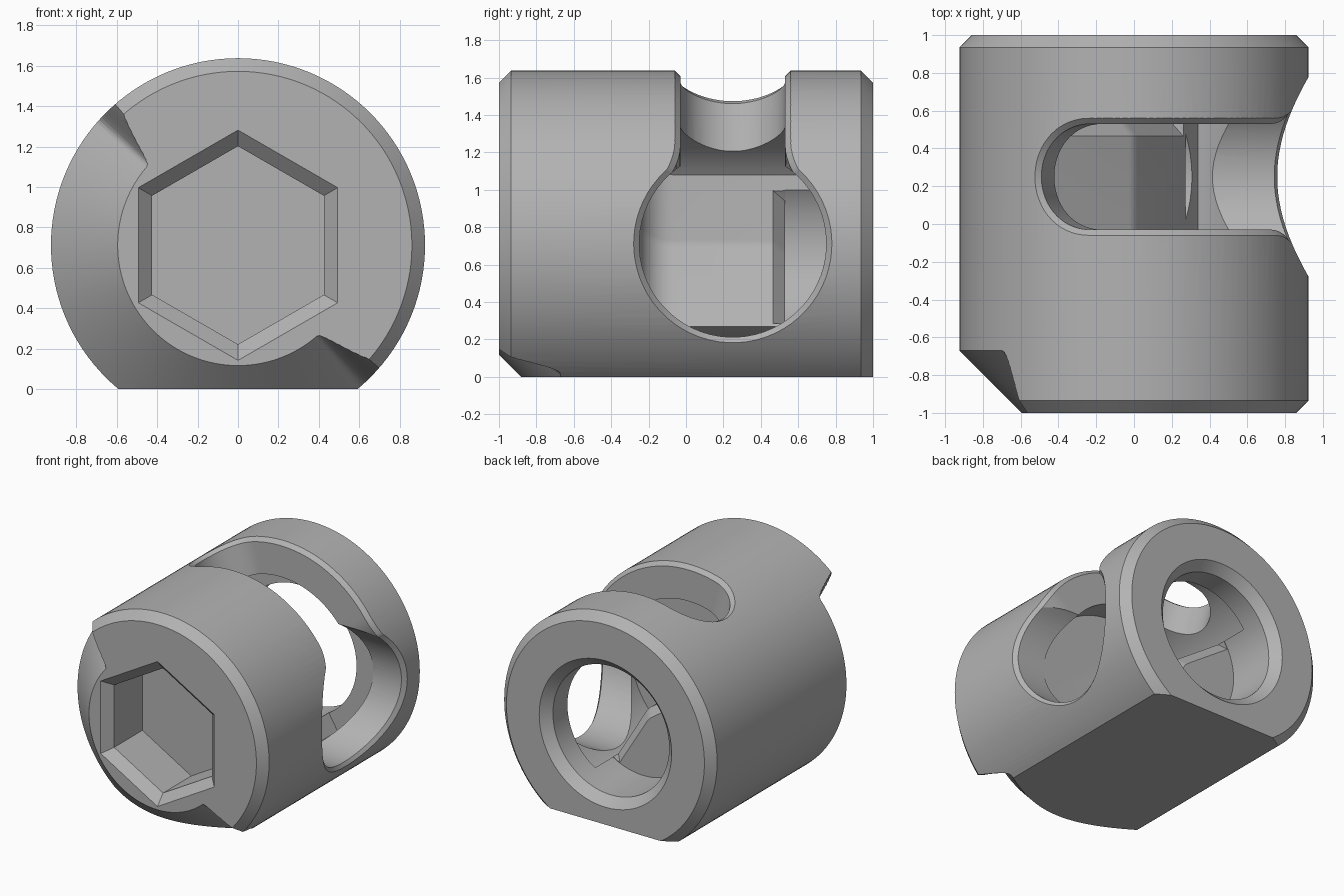
import bpy, bmesh, math
from math import sin, cos, asin, sqrt, radians as rad
from mathutils import Vector

cube = bpy.data.objects.get("Cube")
if cube:
    bpy.data.objects.remove(cube, do_unlink=True)

R, CZ, CH = 0.925, 0.712, 0.065   # body radius, axis height, edge chamfer
HOLE_Y = 0.25                     # position of the side opening along the body


def polar(a, r, y):
    """Point at angle a (degrees) and radius r around the body axis."""
    return Vector((r * cos(rad(a)), y, CZ + r * sin(rad(a))))


def loft(name, loops, strip_caps=False):
    """Closed solid through equal loops of points."""
    bm = bmesh.new()
    rows = [[bm.verts.new(p) for p in loop] for loop in loops]
    n = len(rows[0])
    for a, b in zip(rows, rows[1:]):
        for i in range(n):
            j = (i + 1) % n
            bm.faces.new((a[i], a[j], b[j], b[i]))
    for row in (rows[0], rows[-1]):
        if strip_caps:
            for i in range(n // 2 - 1):
                bm.faces.new((row[i], row[i + 1], row[n - 2 - i], row[n - 1 - i]))
        else:
            bm.faces.new(row)
    bmesh.ops.recalc_face_normals(bm, faces=bm.faces)
    mesh = bpy.data.meshes.new(name)
    bm.to_mesh(mesh)
    bm.free()
    obj = bpy.data.objects.new(name, mesh)
    bpy.context.collection.objects.link(obj)
    return obj


def ring(y, r, n=128, phase=0):
    return [polar(phase + 360 * i / n, r, y) for i in range(n)]


def hole_loop(r, w):
    """Round opening of radius w laid on a cylinder of radius r."""
    n = 64
    ts = [2 * math.pi * (i + 0.5) / n for i in range(n)]
    return [polar(math.degrees(asin(-w * cos(t) / r)), r, HOLE_Y - w * sin(t)) for t in ts]


def slot_loop(r, w, start=18, end=105):
    """Slot flared at the start and rounded at the end."""
    half = []
    for i in range(40):
        a = start + (end - start) * i / 40
        half.append((a, w + 0.00037 * max(0, 36 - a) ** 2))
    for i in range(16):
        t = math.pi / 2 * (i + 0.5) / 16
        half.append((end + math.degrees(asin(w * sin(t) / r)), w * cos(t)))
    return ([polar(a, r, HOLE_Y - d) for a, d in half] +
            [polar(a, r, HOLE_Y + d) for a, d in reversed(half)])


def sector_loop(y, r, d, low=-58.5, high=145.5, rho=0.15):
    """Open sector around a rounded central ridge, its flat sides moved in by d."""
    turn = math.degrees(asin(d / r))
    a0, a1 = low + turn, high - turn
    pts = [polar(a0 + (a1 - a0) * i / 60, r, y) for i in range(61)]
    mid, bend = (low + high) / 2, (high - low) / 2 - 90
    c = polar(mid, (d - rho) / cos(rad(bend)), y)
    for i in range(7):
        n = rad(mid + bend - 2 * bend * i / 6)
        pts.append(c + Vector((rho * cos(n), 0, rho * sin(n))))
    return pts


def relief_loop(a):
    """Wedge section of the front relief, fading out at both ends."""
    t = min(1, max(0, min(a - 127, 323 - a) / 12))
    s = 0.36 * (1 - t * t * (3 - 2 * t))
    return [polar(a, 0.5, -1.095 - s), polar(a, 1.1, -0.495 - s), polar(a, 1.1, -1.6)]


# Main body
body = loft("cam_housing", [ring(-1, R - CH), ring(-1 + CH, R), ring(1 - CH, R), ring(1, R - CH)])

# Flat underside
cutters = [loft("underside_cutter", [
    [Vector((x, y, z)) for x, z in ((-2, -1), (2, -1), (2, 0), (-2, 0))] for y in (-2, 2)])]

# Conical relief on the front
cutters.append(loft("relief_cutter", [relief_loop(a) for a in range(127, 324)]))

# Hexagonal drive socket
cutters.append(loft("hex_cutter", [ring(y, r, 6, 90) for y, r in
                                   ((-1.02, 0.592), (-0.93, 0.49), (-0.58, 0.49))]))

# Inner cavity with a filleted front end
f, sections = 0.18, []
for i in range(9):
    u = 1 - cos(math.pi / 2 * i / 8)
    sections.append(sector_loop(-0.25 + f * u, 0.65, f - sqrt(max(0, 1 - (1 - u) ** 2)) * f))
sections.append(sector_loop(0.75, 0.65, 0))
cutters.append(loft("cavity_cutter", sections))

# Chamfer on the back edges of the central ridge
cutters.append(loft("ridge_chamfer_cutter", [
    sector_loop(y, 0.502, 0.465 - y) for y in (0.44, 0.545)]))

# Round bore in the back
cutters.append(loft("bore_cutter", [ring(y, r) for y, r in
                                    ((0.53, 0.505), (0.93, 0.505), (1.03, 0.605))]))

# Side opening and the slot running over the top, both with a chamfered rim
rim = ((R - 0.03, 0), (R, 0.03), (R + 0.03, 0.06))
cutters.append(loft("side_hole_cutter", [hole_loop(0.52, 0.5)] +
                    [hole_loop(r, 0.5 + e) for r, e in rim], True))
cutters.append(loft("slot_cutter", [slot_loop(0.48, 0.28)] +
                    [slot_loop(r, 0.28 + e) for r, e in rim], True))

# Grey metal
metal = bpy.data.materials.new("grey_metal")
metal.use_nodes = True
color = (0.45, 0.45, 0.45, 1)
metal.diffuse_color = color
metal.node_tree.nodes["Principled BSDF"].inputs["Base Color"].default_value = color
body.data.materials.append(metal)

# Carve the body, then drop the cutters
bpy.ops.object.select_all(action='DESELECT')
bpy.context.view_layer.objects.active = body
body.select_set(True)
for cutter in cutters:
    cutter.hide_render = True
    mod = body.modifiers.new(cutter.name, 'BOOLEAN')
    mod.operation, mod.solver, mod.object = 'DIFFERENCE', 'EXACT', cutter
    bpy.ops.object.modifier_apply(modifier=mod.name)
    bpy.data.objects.remove(cutter, do_unlink=True)
bpy.ops.object.shade_smooth_by_angle(angle=rad(25))
